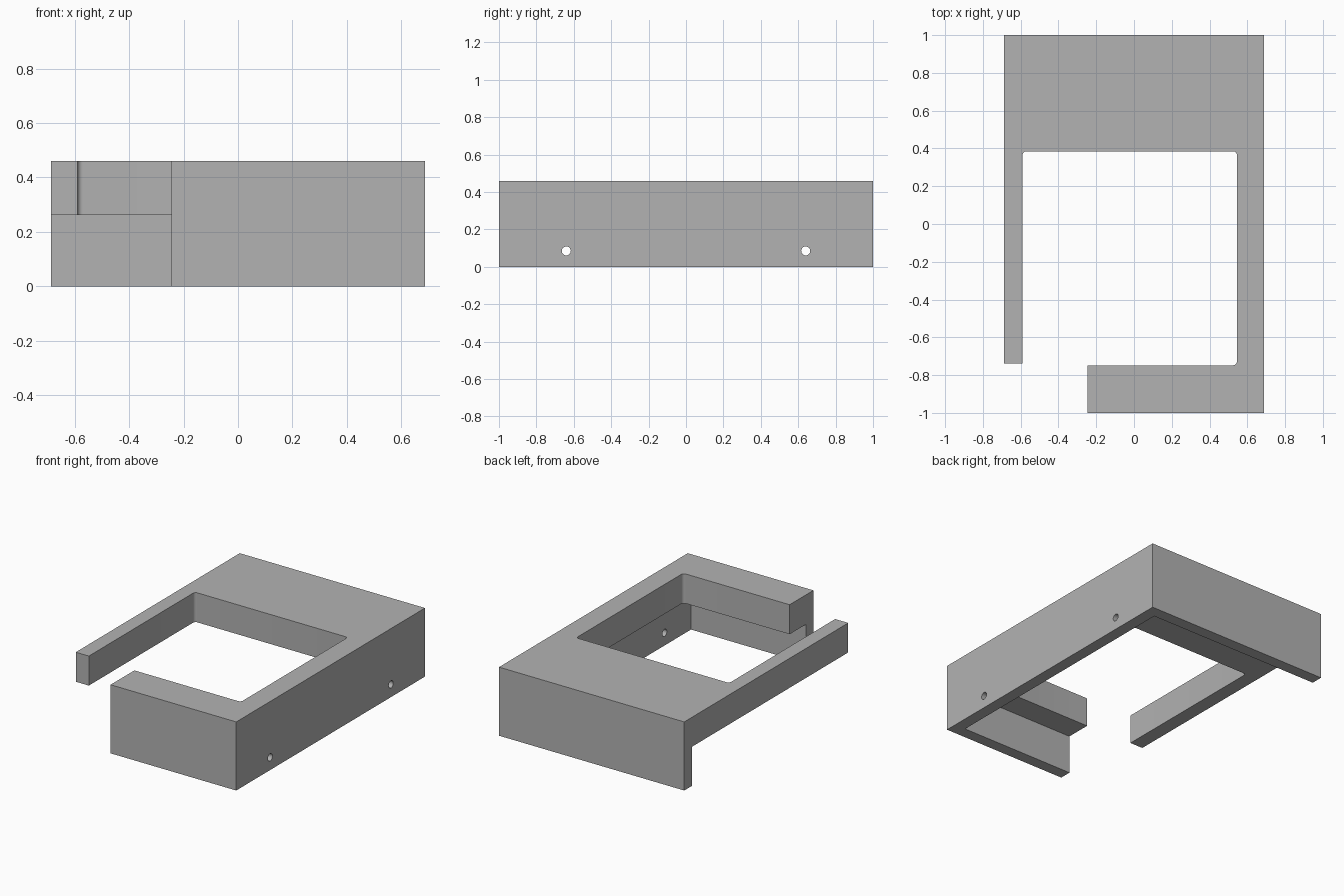
import bpy, bmesh
from math import radians
from mathutils import Matrix, Vector

if "Cube" in bpy.data.objects:
    bpy.data.objects.remove(bpy.data.objects["Cube"], do_unlink=True)

HALF_X, HALF_Y, HEIGHT = 0.687, 1.0, 0.46
SHELF_Z = 0.262      # underside of the thick top
WALL = 0.08          # thickness of the skirt walls
FILLET = 0.02        # opening corner radius

grey = bpy.data.materials.new("plain grey")
grey.use_nodes = True
COLOUR = (0.45, 0.45, 0.45, 1)
grey.diffuse_color = COLOUR
grey.node_tree.nodes["Principled BSDF"].inputs["Base Color"].default_value = COLOUR


def make_object(name, bm):
    bmesh.ops.recalc_face_normals(bm, faces=bm.faces)
    mesh = bpy.data.meshes.new(name)
    bm.to_mesh(mesh)
    bm.free()
    mesh.materials.append(grey)
    obj = bpy.data.objects.new(name, mesh)
    bpy.context.collection.objects.link(obj)
    return obj


def fillet(before, corner, after, steps=6):
    """Round one right-angled corner with an arc."""
    c = Vector(corner)
    a = (Vector(before) - c).normalized() * FILLET
    b = (Vector(after) - c).normalized() * FILLET
    turn = radians(90) / steps
    centre = c + a + b
    arc = []
    for i in range(steps + 1):
        ray = Matrix.Rotation(turn * i, 2) @ Vector((1, 0))
        arc.append(centre - b * ray.x - a * ray.y)
    return arc


def prism(name, outline, z0, z1):
    bm = bmesh.new()
    face = bm.faces.new([bm.verts.new((p[0], p[1], z0)) for p in outline])
    ext = bmesh.ops.extrude_face_region(bm, geom=[face])
    verts = [v for v in ext["geom"] if isinstance(v, bmesh.types.BMVert)]
    bmesh.ops.translate(bm, verts=verts, vec=(0, 0, z1 - z0))
    return make_object(name, bm)


def cut(target, cutter):
    cutter.hide_render = True
    mod = target.modifiers.new(cutter.name, "BOOLEAN")
    mod.operation, mod.solver, mod.object = "DIFFERENCE", "EXACT", cutter
    bpy.context.view_layer.objects.active = target
    bpy.ops.object.modifier_apply(modifier=mod.name)
    bpy.data.objects.remove(cutter, do_unlink=True)


# Frame: a block with a large opening and a gap at the front
arm_end, lip_end = (-0.59, -0.738), (-0.245, -0.748)
back_left, back_right, front_right = (-0.59, 0.385), (0.545, 0.385), (0.545, -0.748)
outline = [(-HALF_X, HALF_Y), (-HALF_X, arm_end[1]), arm_end]
outline += fillet(arm_end, back_left, back_right)
outline += fillet(back_left, back_right, front_right)
outline += fillet(back_right, front_right, lip_end)
outline += [lip_end, (lip_end[0], -HALF_Y), (HALF_X, -HALF_Y), (HALF_X, HALF_Y)]
frame = prism("bracket_frame", outline, 0, HEIGHT)

# Hollow underside, open on one side, leaving thin walls on the other three
x1, y1 = HALF_X - WALL, HALF_Y - WALL
cut(frame, prism("underside_cutter", [(-1, -y1), (x1, -y1), (x1, y1), (-1, y1)], -0.1, SHELF_Z))

# Two screw holes through the side wall
for y in (-0.64, 0.64):
    bm = bmesh.new()
    place = Matrix.Translation((HALF_X, y, 0.085)) @ Matrix.Rotation(radians(90), 4, "Y")
    bmesh.ops.create_cone(bm, cap_ends=True, segments=24, radius1=0.024,
                          radius2=0.024, depth=0.4, matrix=place)
    cut(frame, make_object("hole_cutter", bm))

bpy.ops.object.select_all(action="DESELECT")
frame.select_set(True)
bpy.context.view_layer.objects.active = frame
bpy.ops.object.shade_smooth_by_angle(angle=radians(30))
